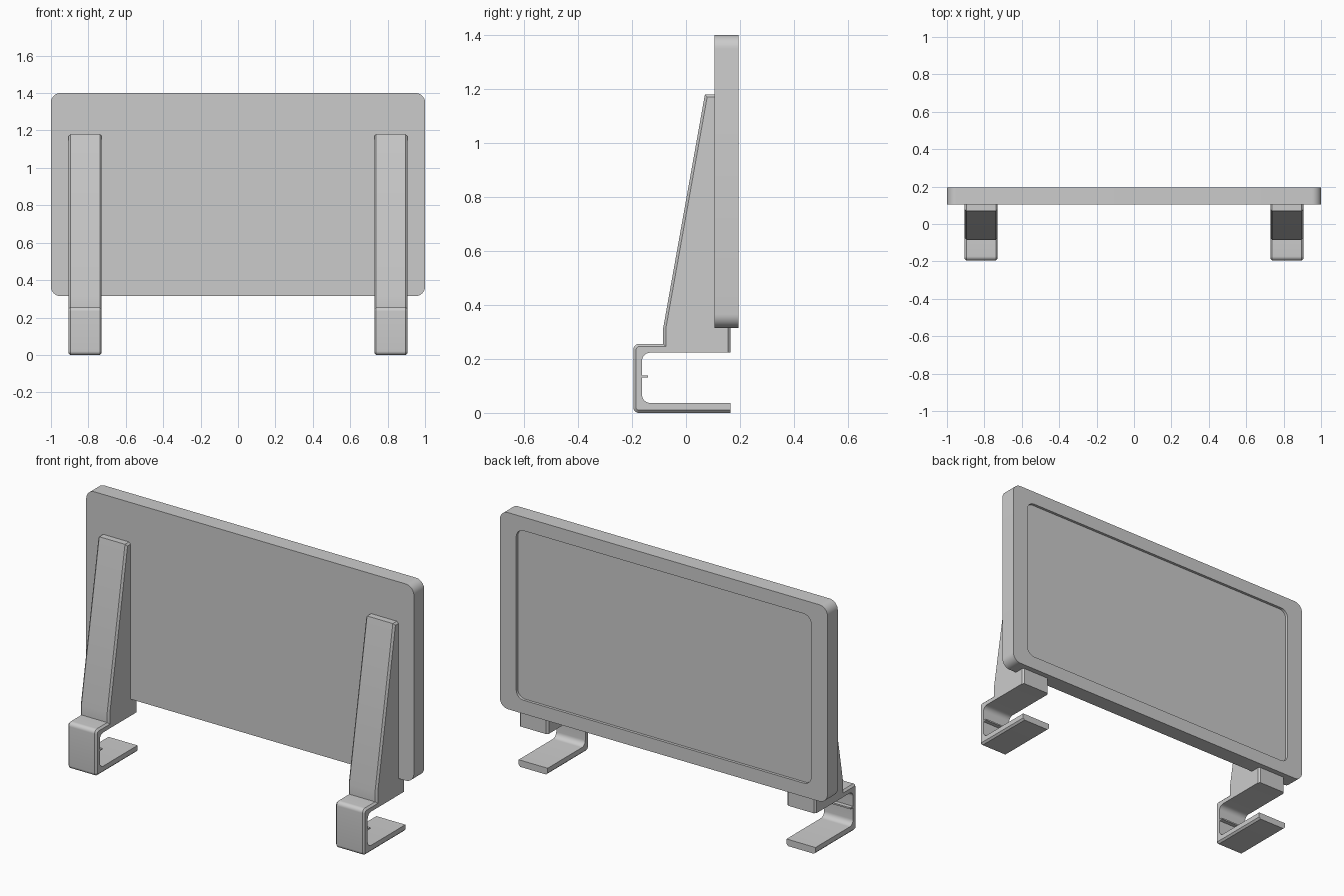
import bpy, bmesh, math
from mathutils import Vector

if "Cube" in bpy.data.objects:
    bpy.data.objects.remove(bpy.data.objects["Cube"])


def fillet(points, seg=8):
    """Round each (u, v, radius) corner; returns [(point, corner index)]."""
    out = []
    for i, (u, v, r) in enumerate(points):
        p = Vector((u, v))
        if r == 0:
            out.append((p, i))
            continue
        a = (Vector(points[i - 1][:2]) - p).normalized()
        b = (Vector(points[(i + 1) % len(points)][:2]) - p).normalized()
        half = a.angle(b) / 2
        centre = p + (a + b).normalized() * (r / math.sin(half))
        s = (p + a * (r / math.tan(half)) - centre).normalized()
        e = (p + b * (r / math.tan(half)) - centre).normalized()
        for k in range(seg + 1):
            d = s.lerp(e, 0.5).normalized() if seg == 0 else s.slerp(e, k / seg).normalized()
            out.append((centre + d * r, i))
    return out


def skin(bm, rings):
    """Join rings of vertices with quads and cap both ends."""
    n = len(rings[0])
    for lo, hi in zip(rings, rings[1:]):
        for i in range(n):
            j = (i + 1) % n
            bm.faces.new((lo[i], lo[j], hi[j], hi[i]))
    bm.faces.new(rings[0])
    bm.faces.new(rings[-1])
    bmesh.ops.recalc_face_normals(bm, faces=bm.faces)


def finish(bm, name):
    mesh = bpy.data.meshes.new(name)
    bmesh.ops.recalc_face_normals(bm, faces=bm.faces)
    bm.to_mesh(mesh)
    bm.free()
    obj = bpy.data.objects.new(name, mesh)
    bpy.context.collection.objects.link(obj)
    bpy.ops.object.select_all(action='DESELECT')
    obj.select_set(True)
    bpy.context.view_layer.objects.active = obj
    bpy.ops.object.shade_smooth_by_angle(angle=math.radians(30))
    return obj


def rounded_rect(x, z0, z1, r):
    return [p for p, _ in fillet([(-x, z0, r), (x, z0, r), (x, z1, r), (-x, z1, r)])]


# Panel: rounded slab with a shallow recess in its back face
bm = bmesh.new()
outer = rounded_rect(1.0, 0.315, 1.40, 0.05)
inner = rounded_rect(0.90, 0.39, 1.325, 0.045)
skin(bm, [[bm.verts.new((p.x, y, p.y)) for p in ring]
          for ring, y in ((outer, 0.105), (outer, 0.195), (inner, 0.195), (inner, 0.18))])
finish(bm, "panel")

# Bracket side profile (y, z, corner radius): clamp, wedge arm and inner grip rib
PROFILE = [
    (0.165, 0.0, 0), (-0.195, 0.0, 0.02), (-0.195, 0.256, 0.022), (-0.085, 0.256, 0),
    (-0.085, 0.312, 0), (0.07, 1.18, 0), (0.105, 1.18, 0), (0.105, 0.315, 0),
    (0.165, 0.315, 0), (0.165, 0.223, 0), (-0.163, 0.223, 0.03), (-0.163, 0.139, 0),
    (-0.14, 0.139, 0), (-0.14, 0.131, 0), (-0.163, 0.131, 0), (-0.163, 0.037, 0.03),
    (0.165, 0.037, 0)]
CHAMFERED = {0, 1, 2, 3, 4, 5, 8}   # outward-facing profile sides

for name, cx in (("left_bracket", -0.8175), ("right_bracket", 0.8175)):
    bm = bmesh.new()
    loop = fillet(PROFILE)
    rings = [[bm.verts.new((cx + dx, p.x, p.y)) for p, _ in loop] for dx in (-0.0885, 0.0885)]
    skin(bm, rings)
    edges = [bm.edges.get((ring[i], ring[(i + 1) % len(ring)]))
             for ring in rings for i, (_, c) in enumerate(loop) if c in CHAMFERED]
    bmesh.ops.bevel(bm, geom=edges, offset=0.01, offset_type='OFFSET',
                    segments=1, affect='EDGES', clamp_overlap=False)
    finish(bm, name)
